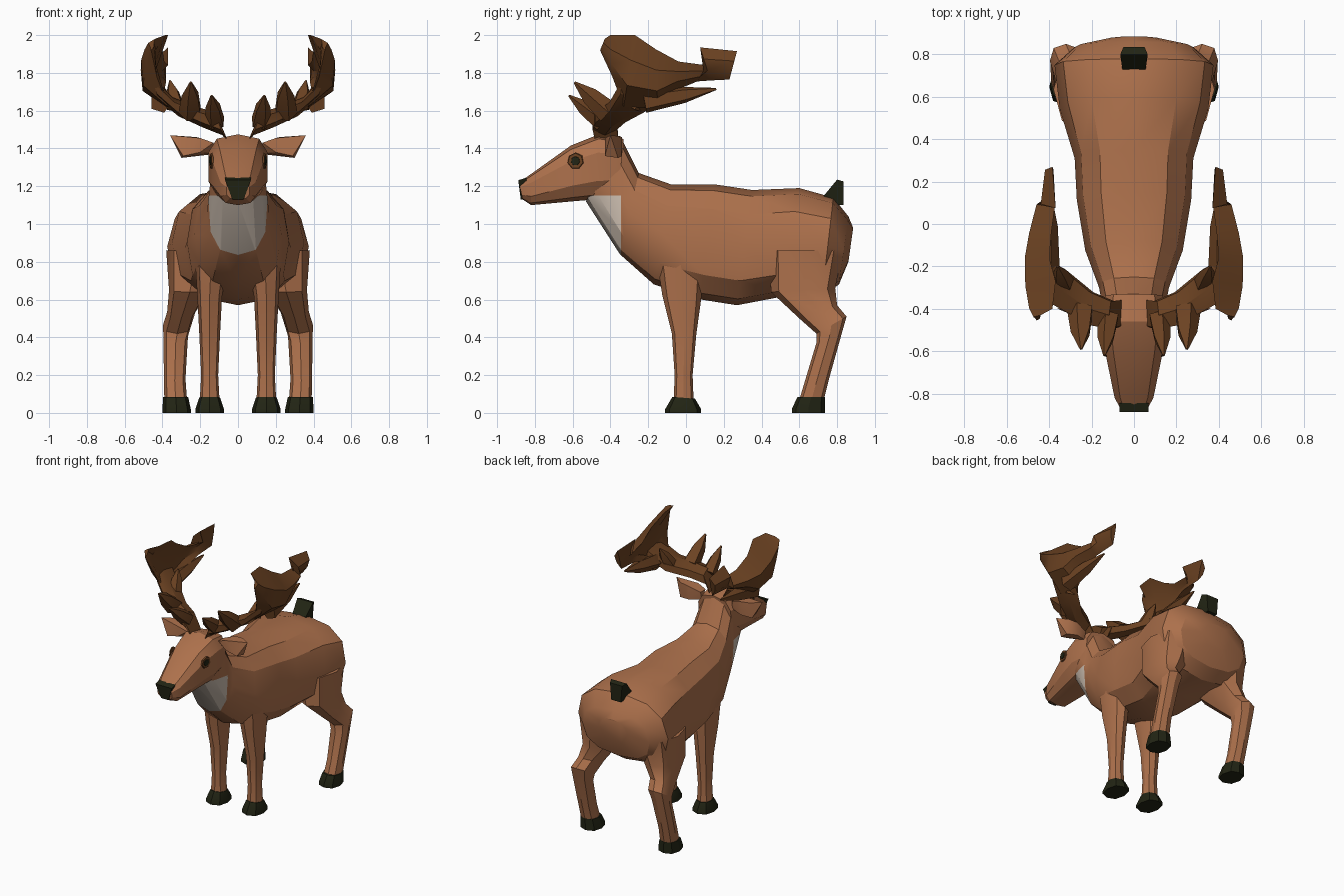
import bpy, bmesh, math
from mathutils import Vector


def material(name, rgb):
    m = bpy.data.materials.new(name)
    m.diffuse_color = (*rgb, 1)
    return m


FUR = material("tan_fur", (0.42, 0.165, 0.072))
HORN = material("brown_antler", (0.15, 0.055, 0.016))
DARK = material("dark_olive", (0.016, 0.018, 0.007))
WHITE = material("cream_throat", (0.60, 0.51, 0.43))


def finish(name, bm, mats, mirror=False):
    bmesh.ops.recalc_face_normals(bm, faces=bm.faces)
    me = bpy.data.meshes.new(name)
    bm.to_mesh(me)
    bm.free()
    ob = bpy.data.objects.new(name, me)
    bpy.context.collection.objects.link(ob)
    for m in mats:
        me.materials.append(m)
    if mirror:
        ob.modifiers.new("mirror", "MIRROR").use_mirror_merge = False
    return ob


def skin(rings):
    """Skin a list of point rings and cap both ends."""
    bm = bmesh.new()
    vs = [[bm.verts.new(p) for p in r] for r in rings]
    n = len(vs[0])
    for a, b in zip(vs, vs[1:]):
        for i in range(n):
            j = (i + 1) % n
            bm.faces.new((a[i], a[j], b[j], b[i]))
    bm.faces.new(vs[0])
    bm.faces.new(vs[-1])
    return bm


def power(v, e):
    return math.copysign(abs(v) ** e, v)


def oval(ay, az, by, bz, w, cx=0.0, n=10, e=0.8):
    """Ring through two side-profile points, with half-width w."""
    pts = []
    for i in range(n):
        t = 2 * math.pi * i / n
        c, s = power(math.cos(t), e), power(math.sin(t), e)
        pts.append((cx + w * s, (ay + by) / 2 + c * (ay - by) / 2,
                    (az + bz) / 2 + c * (az - bz) / 2))
    return pts


def hull(name, pts, mat, mirror=False):
    bm = bmesh.new()
    for p in pts:
        bm.verts.new(p)
    bmesh.ops.convex_hull(bm, input=bm.verts)
    return finish(name, bm, [mat], mirror)


# Body and neck, with the throat patch cut in
bm = skin([oval(*r, n=12) for r in (
    (-0.34, 1.45, -0.53, 1.12, 0.14),
    (-0.25, 1.27, -0.35, 0.84, 0.165),
    (-0.08, 1.21, -0.17, 0.68, 0.23),
    (0.15, 1.21, 0.08, 0.60, 0.27),
    (0.35, 1.18, 0.27, 0.57, 0.28),
    (0.60, 1.19, 0.48, 0.61, 0.35),
    (0.78, 1.14, 0.72, 0.62, 0.375),
    (0.86, 1.04, 0.81, 0.68, 0.28),
    (0.885, 0.98, 0.86, 0.80, 0.12))])
for co, no in (((0, -0.345, 0), (0, 1, 0)), ((0, 0, 1.15), (0, 0, 1))):
    faces = [f for f in bm.faces if f.calc_center_median().y < -0.2]
    geom = faces + list({e for f in faces for e in f.edges}) \
        + list({v for f in faces for v in f.verts})
    bmesh.ops.bisect_plane(bm, geom=geom, plane_co=co, plane_no=no)
for f in bm.faces:
    c = f.calc_center_median()
    f.material_index = int(c.y < -0.345 and c.z < 1.15)
finish("body", bm, [FUR, WHITE])

# Head
head = finish("head", skin([oval(*r, e=0.7) for r in (
    (-0.885, 1.22, -0.865, 1.13, 0.062),
    (-0.82, 1.265, -0.82, 1.10, 0.095),
    (-0.61, 1.415, -0.60, 1.12, 0.14),
    (-0.46, 1.475, -0.48, 1.13, 0.163),
    (-0.33, 1.45, -0.36, 1.15, 0.14))]), [FUR])

# Nose
hull("nose", [(s * x, y, z) for s in (-1, 1) for x, y, z in (
    (0.068, -0.888, 1.232), (0.03, -0.875, 1.13),
    (0.068, -0.845, 1.245), (0.03, -0.84, 1.13))], DARK)

# Eyes: brown surround with a dark centre
_, spot, normal, _ = head.closest_point_on_mesh((0.3, -0.61, 1.335))
for name, radius, lift, mat in (("eye_surround", 0.045, 0.002, HORN),
                                ("eye_pupil", 0.026, 0.006, DARK)):
    bm = bmesh.new()
    bmesh.ops.create_cone(bm, cap_ends=True, segments=7, radius1=radius,
                          radius2=radius * 0.9, depth=0.009)
    rot = normal.to_track_quat("Z", "Y").to_matrix().to_4x4()
    bm.transform(rot)
    bmesh.ops.translate(bm, verts=bm.verts, vec=spot + normal * lift)
    finish(name, bm, [mat], True)

# Ears
hull("ear", [(0.13, -0.42, 1.43), (0.13, -0.37, 1.37), (0.13, -0.36, 1.43),
             (0.20, -0.43, 1.455), (0.20, -0.43, 1.38), (0.22, -0.34, 1.46),
             (0.22, -0.34, 1.36), (0.29, -0.43, 1.36), (0.30, -0.36, 1.35),
             (0.36, -0.40, 1.47), (0.29, -0.35, 1.465)], FUR, True)

# Tail
hull("tail", [(s * x, y, z) for s in (-1, 1) for x, y, z in (
    (0.055, 0.73, 1.15), (0.065, 0.80, 1.235), (0.05, 0.835, 1.225),
    (0.04, 0.835, 1.10), (0.04, 0.75, 1.10))], DARK)

# Legs: front point, back point, half-width, centre x
LEGS = {
    "front_leg": ((-0.16, 0.85, 0.10, 0.85, 0.09, 0.14),
                  (-0.125, 0.62, 0.08, 0.60, 0.065, 0.15),
                  (-0.075, 0.42, 0.055, 0.42, 0.055, 0.15),
                  (-0.06, 0.20, 0.035, 0.20, 0.045, 0.15),
                  (-0.065, 0.07, 0.04, 0.07, 0.052, 0.15)),
    "hind_leg": ((0.44, 0.86, 0.83, 0.86, 0.165, 0.215),
                 (0.45, 0.64, 0.79, 0.66, 0.11, 0.255),
                 (0.60, 0.50, 0.80, 0.57, 0.075, 0.30),
                 (0.69, 0.42, 0.85, 0.51, 0.075, 0.322),
                 (0.69, 0.37, 0.83, 0.44, 0.065, 0.33),
                 (0.63, 0.17, 0.76, 0.19, 0.057, 0.335),
                 (0.60, 0.07, 0.73, 0.07, 0.060, 0.33)),
    "front_hoof": ((-0.072, 0.085, 0.048, 0.075, 0.056, 0.15),
                   (-0.11, 0.02, 0.08, 0.02, 0.076, 0.15),
                   (-0.11, 0.0, 0.08, 0.0, 0.076, 0.15)),
    "hind_hoof": ((0.59, 0.085, 0.735, 0.085, 0.066, 0.33),
                  (0.56, 0.02, 0.735, 0.02, 0.075, 0.325),
                  (0.56, 0.0, 0.735, 0.0, 0.075, 0.325)),
}
for name, rows in LEGS.items():
    finish(name, skin([oval(*r, n=8) for r in rows]),
           [DARK if "hoof" in name else FUR], True)

# Antler beam: centre, depth radius, height radius
beam = []
for x, y, z, ry, rz in ((0.06, -0.42, 1.45, 0.07, 0.02),
                        (0.10, -0.43, 1.53, 0.075, 0.06),
                        (0.20, -0.40, 1.565, 0.09, 0.055),
                        (0.33, -0.31, 1.62, 0.11, 0.05),
                        (0.44, -0.25, 1.72, 0.11, 0.06)):
    beam.append([(x + 0.3 * rz * math.cos(t), y + ry * math.sin(t),
                  z + rz * math.cos(t))
                 for t in (math.pi * k / 3 for k in range(6))])
finish("antler_beam", skin(beam), [HORN], True)

# Antler palm: crescent sections (low y, z, x; high y, z, x; outer x; depth)
palm = []
for yl, zl, xl, yh, zh, xh, xo, d in (
        (-0.455, 1.92, 0.46, -0.43, 1.98, 0.44, 0.475, 0.03),
        (-0.39, 1.78, 0.43, -0.40, 2.0, 0.385, 0.495, 0.06),
        (-0.33, 1.62, 0.37, -0.27, 2.0, 0.37, 0.513, 0.08),
        (-0.15, 1.61, 0.37, -0.16, 1.925, 0.40, 0.515, 0.08),
        (-0.05, 1.71, 0.39, -0.04, 1.86, 0.39, 0.495, 0.07),
        (0.06, 1.755, 0.38, 0.11, 1.84, 0.37, 0.46, 0.06),
        (0.13, 1.76, 0.38, 0.075, 1.935, 0.37, 0.44, 0.05),
        (0.23, 1.765, 0.38, 0.27, 1.915, 0.385, 0.42, 0.04)):
    low, high = Vector((xl, yl, zl)), Vector((xh, yh, zh))

    def at(t, x):
        p = low.lerp(high, t)
        return (x, p.y, p.z)
    palm.append([low, at(0.3, xo - 0.01), at(0.65, xo), high,
                 at(0.65, xo - d), at(0.3, xo - d)])
finish("antler_palm", skin(palm), [HORN], True)

# Antler tines: root, tip, root radii
for name, root, tip, r in (
        ("inner_tine", (0.12, -0.44, 1.54), (0.14, -0.62, 1.68), 0.055),
        ("outer_tine", (0.25, -0.41, 1.59), (0.25, -0.59, 1.75), 0.065),
        ("rear_tine", (0.41, -0.22, 1.645), (0.40, 0.16, 1.715), 0.06),
        ("rear_beam_tine", (0.33, -0.28, 1.62), (0.36, -0.20, 1.76), 0.05)):
    root, tip = Vector(root), Vector(tip)
    q = (tip - root).to_track_quat("Z", "Y")
    rings = []
    for t, k in ((0, 1), (0.55, 0.75), (1, 0.1)):
        rings.append([root.lerp(tip, t) + q @ Vector(
            (r * k * math.cos(a), r * k * math.sin(a), 0))
            for a in (2 * math.pi * i / 5 for i in range(5))])
    finish(name, skin(rings), [HORN], True)

# Smooth shading with sharp creases kept
bpy.ops.object.select_all(action="SELECT")
bpy.context.view_layer.objects.active = head
bpy.ops.object.shade_smooth_by_angle(angle=math.radians(30))
